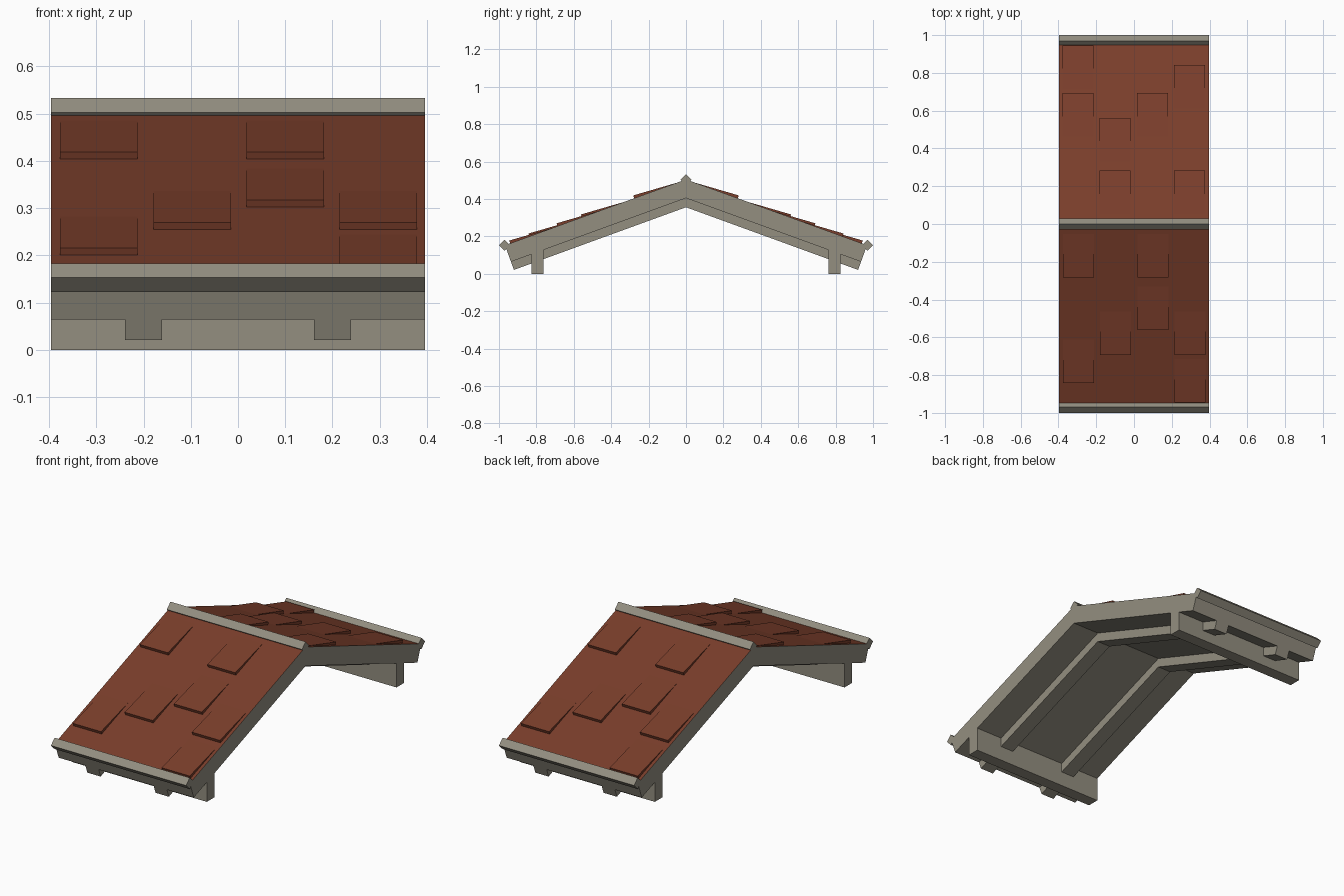
import bpy, bmesh, math

if "Cube" in bpy.data.objects:
    bpy.data.objects.remove(bpy.data.objects["Cube"])

HALF_X = 0.396          # half width of the roof section
SLOPE = math.radians(20)
T, S, C = math.tan(SLOPE), math.sin(SLOPE), math.cos(SLOPE)
RIDGE = 0.505           # height of the roof surface at the ridge
EAVE = 0.968            # distance of the roof surface edge from the ridge


def material(name, rgb):
    m = bpy.data.materials.new(name)
    m.diffuse_color = (*rgb, 1)
    m.use_nodes = True
    m.node_tree.nodes["Principled BSDF"].inputs["Base Color"].default_value = m.diffuse_color
    return m


stone = material("warm grey", (0.292, 0.271, 0.216))
clay = material("clay red", (0.195, 0.048, 0.024))


def prism(name, profile, x0, x1, mats, turn=1):
    """Extrude a (y, z) profile along x; turn=-1 spins it half a turn about z."""
    bm = bmesh.new()
    a = [bm.verts.new((turn * x0, turn * y, z)) for y, z in profile]
    b = [bm.verts.new((turn * x1, turn * y, z)) for y, z in profile]
    bm.faces.new(a)
    bm.faces.new(b[::-1])
    n = len(profile)
    for i in range(n):
        j = (i + 1) % n
        bm.faces.new((a[i], b[i], b[j], a[j]))
    bmesh.ops.recalc_face_normals(bm, faces=bm.faces)
    if len(mats) > 1:                       # upward faces take the second colour
        for f in bm.faces:
            f.material_index = int(f.normal.z > 0.5)
    me = bpy.data.meshes.new(name)
    bm.to_mesh(me)
    bm.free()
    for m in mats:
        me.materials.append(m)
    ob = bpy.data.objects.new(name, me)
    bpy.context.collection.objects.link(ob)
    return ob


def line(drop):
    """Left eave, ridge and right eave points at a vertical drop below the roof."""
    d = drop * C
    y, z = EAVE - d * S, RIDGE - T * EAVE - d * C
    return [(-y, z), (0, RIDGE - drop), (y, z)]


def chevron(top, bottom):
    return line(top) + line(bottom)[::-1]


# Roof slab with red upper surface
prism("roof_slab", chevron(0, 0.10), -HALF_X, HALF_X, [stone, clay])

# Rafters under the slab
for x in (-0.2, 0.2):
    prism("rafter", chevron(0.10, 0.149), x - 0.039, x + 0.039, [stone])

# Wall beams
for s in (-1, 1):
    y0, y1 = 0.761, 0.826
    prism("wall_beam", [(s * y0, 0), (s * y1, 0),
                        (s * y1, RIDGE - 0.095 - T * y1), (s * y0, RIDGE - 0.095 - T * y0)],
          -HALF_X, HALF_X, [stone])

# Diamond trims on ridge and eaves
R = 0.03
for name, y, z in (("ridge_trim", 0, 0.503), ("front_eave_trim", -0.97, 0.153),
                   ("back_eave_trim", 0.97, 0.153)):
    prism(name, [(y - R, z), (y, z + R), (y + R, z), (y, z - R)], -HALF_X, HALF_X, [stone])

# Raised wedge tiles: (column centre, eave-edge distance); the back repeats them turned round
TILES = [(-0.295, 0.277), (-0.295, 0.837), (-0.097, 0.687), (0.1, 0.277),
         (0.1, 0.557), (0.297, 0.687), (0.297, 0.94)]
LIFT, LENGTH, SINK = 0.016, 0.225, 0.004
for turn in (1, -1):
    for x, e in TILES:
        u = e - LENGTH
        zu, ze = RIDGE - T * u, RIDGE - T * e
        prism("roof_tile", [(-u, zu), (-e - LIFT * S, ze + LIFT * C),
                            (-e + SINK * S, ze - SINK * C), (-u, zu - SINK)],
              x - 0.082, x + 0.082, [clay], turn)
